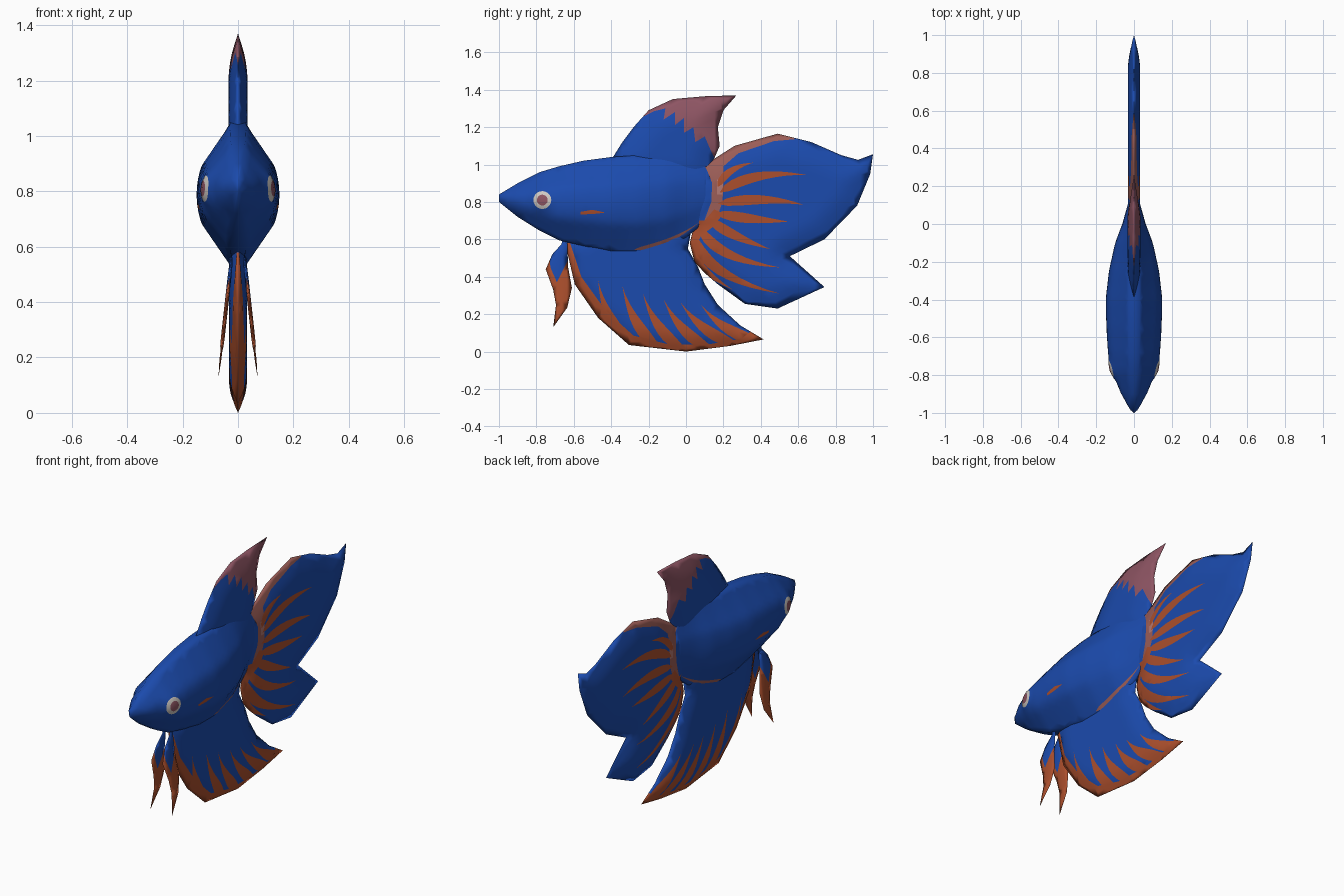
import bpy, bmesh, math
from mathutils import Vector
from mathutils.geometry import delaunay_2d_cdt

if "Cube" in bpy.data.objects:
    bpy.data.objects.remove(bpy.data.objects["Cube"])

COLOURS = {
    "royal_blue": (0.011, 0.070, 0.42), "rust_orange": (0.41, 0.078, 0.026),
    "dusty_mauve": (0.27, 0.09, 0.125), "pink_brown": (0.33, 0.11, 0.095),
    "eye_white": (0.62, 0.58, 0.54), "pale_salmon": (0.45, 0.19, 0.17),
}
NAMES = list(COLOURS)
MATS = []
for n, c in COLOURS.items():
    m = bpy.data.materials.new(n)
    m.diffuse_color = (*c, 1)
    m.use_nodes = True
    m.node_tree.nodes["Principled BSDF"].inputs["Base Color"].default_value = m.diffuse_color
    MATS.append(m)
BLUE, ORANGE, MAUVE, PINK, WHITE, SALMON = range(6)


def inside(p, poly):
    hit = False
    for (ax, ay), (bx, by) in zip(poly, poly[1:] + poly[:1]):
        if (ay > p[1]) != (by > p[1]) and p[0] < (bx - ax) * (p[1] - ay) / (by - ay) + ax:
            hit = not hit
    return hit


def rim_distance(p, poly):
    best = 9
    p = Vector(p)
    for a, b in zip(poly, poly[1:] + poly[:1]):
        a, b = Vector(a), Vector(b)
        s = max(0, min(1, (p - a).dot(b - a) / (b - a).length_squared))
        best = min(best, (p - a - (b - a) * s).length)
    return best


def stripe(a, m, b, w, peak=0.6):
    """Curved, tapering streak through a, m, b in the side plane."""
    a, m, b = Vector(a), Vector(m), Vector(b)
    c = 2 * m - (a + b) / 2
    left, right = [], []
    for i in range(11):
        s = i / 10
        p = a * (1 - s) ** 2 + c * 2 * s * (1 - s) + b * s * s
        d = ((c - a) * (1 - s) + (b - c) * s).normalized()
        h = w / 2 * math.sin(math.pi * s ** peak) if 0 < i < 10 else 0
        left.append((p.x - d.y * h, p.y + d.x * h))
        if 0 < i < 10:
            right.append((p.x + d.y * h, p.y - d.x * h))
    return left + right[::-1]


def circle(y, z, r, n=20):
    return [(y + r * math.cos(math.tau * i / n), z + r * math.sin(math.tau * i / n)) for i in range(n)]


def shell(name, outline, thick, regions=(), step=0.035, base=BLUE, place=None):
    """Two-sided shell over a side outline; colour regions are cut into the faces."""
    pts, edges = [], []
    for poly in [outline] + [r[1] for r in regions]:
        k, n = len(pts), len(poly)
        pts += [Vector(p) for p in poly]
        edges += [(k + i, k + (i + 1) % n) for i in range(n)]
    y0, y1 = min(p[0] for p in outline), max(p[0] for p in outline)
    z0, z1 = min(p[1] for p in outline), max(p[1] for p in outline)
    for i in range(int((y1 - y0) / step) + 1):
        for j in range(int((z1 - z0) / step) + 1):
            p = (y0 + (i + 0.5) * step, z0 + (j + 0.5 * (i % 2)) * step)
            if inside(p, outline) and rim_distance(p, outline) > step * 0.35:
                pts.append(Vector(p))
    co, _, tris = delaunay_2d_cdt(pts, edges, [], 0, 1e-5)[:3]
    bm = bmesh.new()
    pos, neg = [], []
    for p in co:
        t = thick(p)
        pos.append(bm.verts.new((t, p.x, p.y)))
        neg.append(pos[-1] if t < 1e-4 else bm.verts.new((-t, p.x, p.y)))
    rim = {}
    for tri in tris:
        c = sum((co[i] for i in tri), Vector((0, 0))) / len(tri)
        if not inside(c, outline):
            continue
        mat = base
        for m, poly in regions:
            if inside(c, poly):
                mat = m
        for side in ([pos[i] for i in tri], [neg[i] for i in reversed(tri)]):
            if not bm.faces.get(side):
                bm.faces.new(side).material_index = mat
        for a, b in zip(tri, list(tri[1:]) + [tri[0]]):
            key = (min(a, b), max(a, b))
            rim[key] = None if key in rim else mat
    # close the rim wherever the shell has thickness
    for (a, b), mat in rim.items():
        if mat is not None:
            q = list(dict.fromkeys([pos[a], neg[a], neg[b], pos[b]]))
            if len(q) > 2 and not bm.faces.get(q):
                bm.faces.new(q).material_index = mat
    bmesh.ops.delete(bm, geom=[v for v in bm.verts if not v.link_faces], context='VERTS')
    bmesh.ops.recalc_face_normals(bm, faces=bm.faces[:])
    if place:
        for v in bm.verts:
            v.co.x += place(v.co)
    me = bpy.data.meshes.new(name)
    bm.to_mesh(me)
    bm.free()
    for m in MATS:
        me.materials.append(m)
    ob = bpy.data.objects.new(name, me)
    bpy.context.collection.objects.link(ob)
    bpy.ops.object.select_all(action='DESELECT')
    ob.select_set(True)
    bpy.context.view_layer.objects.active = ob
    bpy.ops.object.shade_smooth()
    return ob


def blade(outline, tmax, edge):
    """Fin thickness: thin at the rim, rounding up to tmax."""
    return lambda p: tmax * math.sin(math.pi / 2 * min(1, rim_distance(p, outline) / edge))


# Body: stations of y, top z, bottom z, half width
ST = [(-1, .84, .80, .012), (-.9, .9, .72, .068), (-.78, .96, .645, .117), (-.68, .99, .595, .138),
      (-.55, 1.02, .565, .146), (-.4, 1.04, .535, .15), (-.25, 1.05, .53, .133), (-.1, 1.05, .56, .1),
      (0, 1.04, .61, .062), (.1, 1.01, .69, .034), (.16, .95, .75, .02)]
EYE = (-.768, .81)


def body_thick(p):
    y = max(-1, min(.16, p[0]))
    for a, b in zip(ST, ST[1:]):
        if y <= b[0]:
            break
    s = (y - a[0]) / (b[0] - a[0])
    top, bot, w = (a[i] + (b[i] - a[i]) * s for i in (1, 2, 3))
    r = min(1, abs(p[1] - (top + bot) / 2) / ((top - bot) / 2))
    bulge = .012 * max(0, 1 - (math.dist(p, EYE) / .065) ** 2)
    return bulge + w * (1 - .12 * (r / .42) ** 2 if r < .42 else .88 - .68 * (r - .42) / .58)


body_outline = [(s[0], s[2]) for s in ST] + [(s[0], s[1]) for s in reversed(ST)]
shell("body", body_outline, body_thick, [
    (ORANGE, [(-.565, .733), (-.5, .735), (-.43, .743), (-.5, .758), (-.565, .747)]),
    (PINK, stripe((-.28, .545), (-.1, .592), (.07, .69), .025)),
    (PINK, [(.1, .66), (.2, .66), (.2, 1.05), (.08, 1.05), (.125, .93), (.13, .8)]),
    (WHITE, circle(*EYE, .048)), (MAUVE, circle(*EYE, .029))], step=.03)

# Dorsal fin with a jagged tip colour
dorsal = [(-.2, .88), (.1, .88), (.15, 1.03), (.18, 1.1), (.17, 1.2), (.2, 1.29), (.27, 1.37), (.1, 1.365),
          (-.07, 1.35), (-.2, 1.29), (-.28, 1.2), (-.34, 1.12), (-.39, 1.04), (-.36, .95)]
shell("dorsal_fin", dorsal, blade(dorsal, .034, .15), [
    (MAUVE, [(-.23, 1.255), (-.17, 1.285), (-.11, 1.3), (-.12, 1.24), (-.06, 1.28), (-.06, 1.21), (-.01, 1.25),
             (-.01, 1.17), (.04, 1.2), (.05, 1.12), (.1, 1.15), (.13, 1.08), (.16, 1.02), (.3, 1.05),
             (.3, 1.4), (-.23, 1.4)])])

# Tail fin: two lobes with a fan of streaks
tail = [(-.1, .72), (.04, .66), (.02, .58), (.045, .48), (.1, .42), (.17, .36), (.315, .255), (.49, .23),
        (.74, .345), (.555, .51), (.74, .6), (.915, .78), (.985, .95), (1, 1.055), (.92, 1.025),
        (.83, 1.05), (.67, 1.12), (.49, 1.165), (.26, 1.1), (.15, 1.03), (.05, .99), (-.1, .95)]
fan = [((.17, .88), (.24, .965), (.36, 1.01), .04), ((.18, .85), (.38, .935), (.64, .945), .055),
       ((.17, .79), (.4, .812), (.63, .785), .054), ((.16, .74), (.35, .71), (.55, .695), .054),
       ((.12, .71), (.26, .622), (.45, .548), .054), ((.07, .67), (.22, .525), (.5, .45), .056),
       ((.04, .63), (.18, .435), (.5, .31), .058), ((.01, .62), (.055, .48), (.25, .33), .06)]
shell("tail_fin", tail, blade(tail, .033, .14), [
    (PINK, [(.09, .68), (.16, .7), (.195, .8), (.2, .9), (.2, .99), (.28, 1.06), (.47, 1.125), (.58, 1.135),
            (.56, 1.2), (.1, 1.1), (.1, 1.0), (.14, .9), (.135, .8)]),
    (SALMON, [(.165, .84), (.195, .84), (.2, .92), (.165, .92)]),
    (ORANGE, [(.0, .55), (.05, .55), (.08, .62), (.15, .67), (.2, .74), (.15, .76), (.1, .7), (0, .7)])]
    + [(ORANGE, stripe(*f)) for f in fan])

# Anal fin: orange leading edge and streaks rising from the lower rim
anal = [(-.5, .68), (-.645, .575), (-.595, .36), (-.47, .18), (-.305, .035), (0, 0), (.235, .03), (.415, .065),
        (.29, .14), (.17, .25), (.1, .36), (.065, .45), (.01, .55), (.03, .66), (-.1, .72)]
tips = [(-.47, .38), (-.34, .35), (-.23, .31), (-.12, .28), (-.03, .265), (.08, .25)]
roots = [(-.27, .02), (-.11, -.01), (.03, -.02), (.18, -.01), (.32, .02), (.45, .04)]
streaks = [(ORANGE, stripe(a, ((a[0] + b[0]) / 2 - .03, (a[1] + b[1]) / 2 - .03), b, .06, 1.4))
           for a, b in zip(tips, roots)]
shell("anal_fin", anal, blade(anal, .032, .11), [
    (ORANGE, [(-.66, .58), (-.62, .58), (-.56, .4), (-.43, .22), (-.28, .085), (-.1, .04), (.1, .035),
              (.3, .07), (.36, .12), (.5, .06), (.2, -.05), (-.35, -.05), (-.7, .3)])] + streaks)

# Pair of pelvic fins, splayed outwards
pelvic = [(-.66, .62), (-.665, .575), (-.715, .52), (-.75, .44), (-.71, .33), (-.695, .25), (-.71, .13),
          (-.635, .235), (-.61, .34), (-.63, .45), (-.635, .58), (-.63, .62)]
for label, sign in (("right", 1), ("left", -1)):
    shell("pelvic_fin_" + label, pelvic, blade(pelvic, .007, .04), [
        (BLUE, [(-.62, .63), (-.67, .63), (-.73, .52), (-.725, .45), (-.69, .37), (-.66, .43), (-.625, .5)])],
        step=.025, base=ORANGE, place=lambda c, s=sign: s * (.022 + max(0, .57 - c.z) * .11))
